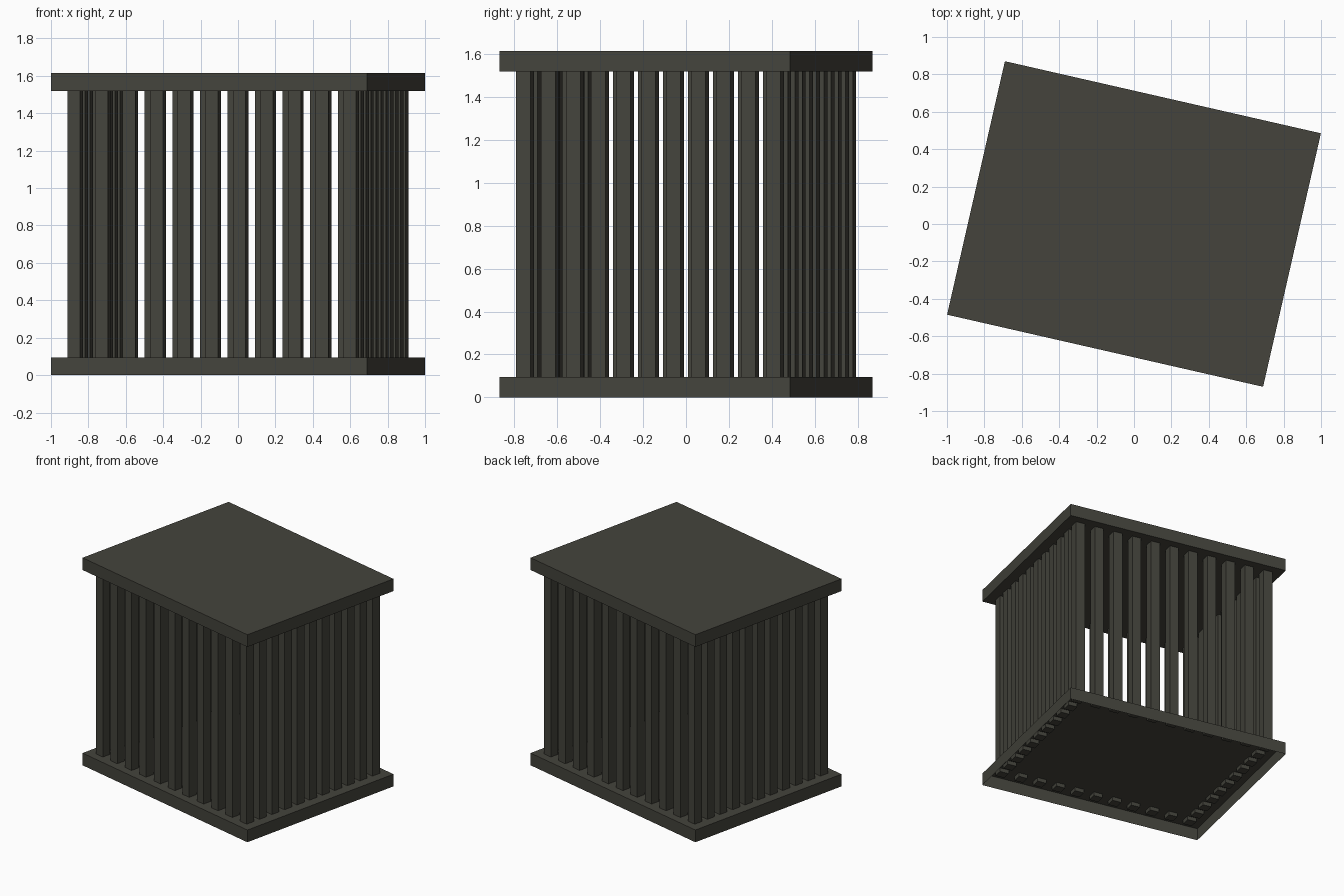
import bpy, bmesh, math
from mathutils import Matrix

if "Cube" in bpy.data.objects:
    bpy.data.objects.remove(bpy.data.objects["Cube"])

ROT = Matrix.Rotation(math.radians(-12.85), 4, 'Z')
W, D, H, T = 1.733, 1.39, 1.615, 0.095   # slab width, depth, total height, slab thickness
BAR = 0.07                               # square bar width
U, V, N = 0.756, 0.598, 11               # bar ring half extents, bars per side

mat = bpy.data.materials.new("dark_grey_metal")
mat.diffuse_color = (0.058, 0.057, 0.045, 1)
mat.use_nodes = True
mat.node_tree.nodes["Principled BSDF"].inputs["Base Color"].default_value = mat.diffuse_color


def add_box(bm, x, y, z0, z1, sx, sy):
    m = (Matrix.Translation((x, y, (z0 + z1) / 2))
         @ Matrix.Diagonal((sx, sy, z1 - z0, 1)))
    return bmesh.ops.create_cube(bm, size=1, matrix=m)


def finish(bm, name):
    bm.transform(ROT)
    me = bpy.data.meshes.new(name)
    bm.to_mesh(me)
    bm.free()
    me.materials.append(mat)
    ob = bpy.data.objects.new(name, me)
    bpy.context.collection.objects.link(ob)


# Base slab: a tray open on the underside
bm = bmesh.new()
add_box(bm, 0, 0, 0, T, W, D)
bm.normal_update()
bmesh.ops.delete(bm, geom=[f for f in bm.faces if f.normal.z < -0.5],
                 context='FACES_ONLY')
finish(bm, "base_slab")

# Top slab
bm = bmesh.new()
add_box(bm, 0, 0, H - T, H, W, D)
finish(bm, "top_slab")

# Ring of bars, ends poking slightly through the base
spots = set()
for i in range(N):
    t = -1 + 2 * i / (N - 1)
    for s in (-1.0, 1.0):
        spots.add((round(t * U, 4), round(s * V, 4)))
        spots.add((round(s * U, 4), round(t * V, 4)))
bm = bmesh.new()
for x, y in sorted(spots):
    add_box(bm, x, y, T - 0.03, H - T + 0.01, BAR, BAR)
finish(bm, "cage_bars")
